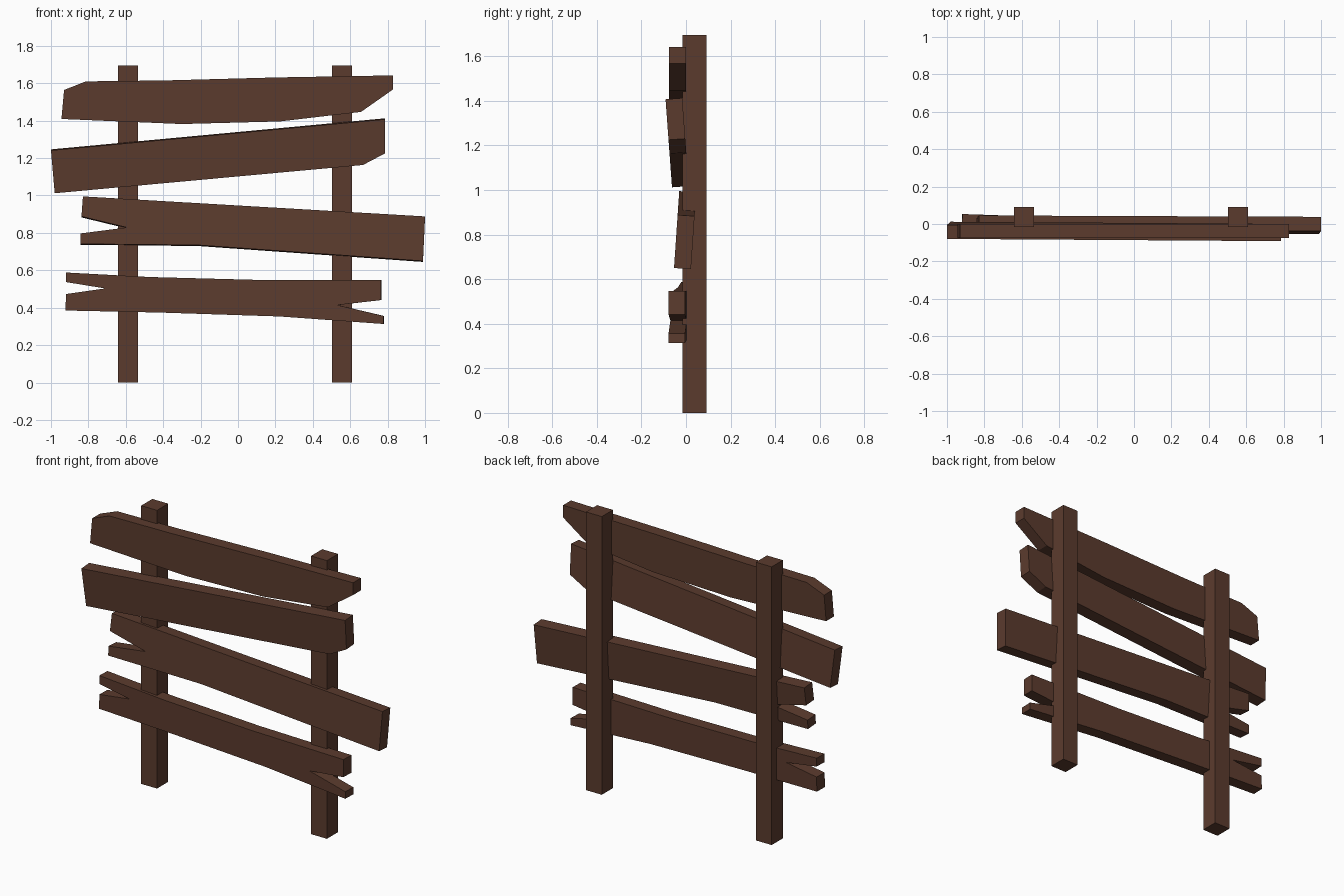
import bpy, bmesh

wood = bpy.data.materials.new("dark_brown_wood")
wood.diffuse_color = (0.105, 0.044, 0.027, 1)


def extruded(name, outline, y0, thick, lean=0.0, yaw=0.0):
    """Extrude an (x, z) outline backwards; lean = dy/dz, yaw = dy/dx of the front face."""
    bm = bmesh.new()
    front = [bm.verts.new((x, y0 + lean * z + yaw * x, z)) for x, z in outline]
    back = [bm.verts.new((v.co.x - yaw * thick, v.co.y + thick, v.co.z - lean * thick))
            for v in front]
    n = len(front)
    bm.faces.new(front)
    bm.faces.new(back[::-1])
    for i in range(n):
        j = (i + 1) % n
        bm.faces.new((front[i], back[i], back[j], front[j]))
    bmesh.ops.recalc_face_normals(bm, faces=bm.faces)
    mesh = bpy.data.meshes.new(name)
    bm.to_mesh(mesh)
    bm.free()
    mesh.materials.append(wood)
    obj = bpy.data.objects.new(name, mesh)
    bpy.context.collection.objects.link(obj)
    return obj


# Upright posts
for name, x0, x1 in (("left_post", -0.642, -0.535), ("right_post", 0.503, 0.61)):
    extruded(name, [(x0, 0), (x1, 0), (x1, 1.695), (x0, 1.695)], -0.015, 0.107)

# Top plank with chipped corners
extruded("top_plank", [
    (-0.93, 1.564), (-0.813, 1.61), (-0.39, 1.615), (0.203, 1.631), (0.829, 1.642),
    (0.829, 1.567), (0.658, 1.447), (0.225, 1.396), (-0.30, 1.382), (-0.944, 1.409)],
    -0.076, 0.075)

# Slanted plank leaning forwards
extruded("upper_slanted_plank", [
    (-1.0, 1.241), (0.786, 1.407), (0.786, 1.225), (0.668, 1.163), (-0.98, 1.012)],
    0.011, 0.075, lean=-0.073)

# Split plank leaning backwards
extruded("lower_split_plank", [
    (-0.829, 0.995), (1.0, 0.888), (0.989, 0.65), (-0.214, 0.735), (-0.842, 0.741),
    (-0.842, 0.797), (-0.594, 0.829), (-0.837, 0.888)],
    -0.098, 0.076, lean=0.068)

# Bottom plank, split at both ends and turned slightly
extruded("bottom_split_plank", [
    (-0.92, 0.588), (-0.476, 0.564), (0.128, 0.548), (0.765, 0.548), (0.765, 0.441),
    (0.53, 0.414), (0.778, 0.356), (0.778, 0.313), (0.225, 0.353), (-0.417, 0.374),
    (-0.922, 0.385), (-0.92, 0.473), (-0.71, 0.503), (-0.92, 0.537)],
    -0.052, 0.074, yaw=-0.034)
